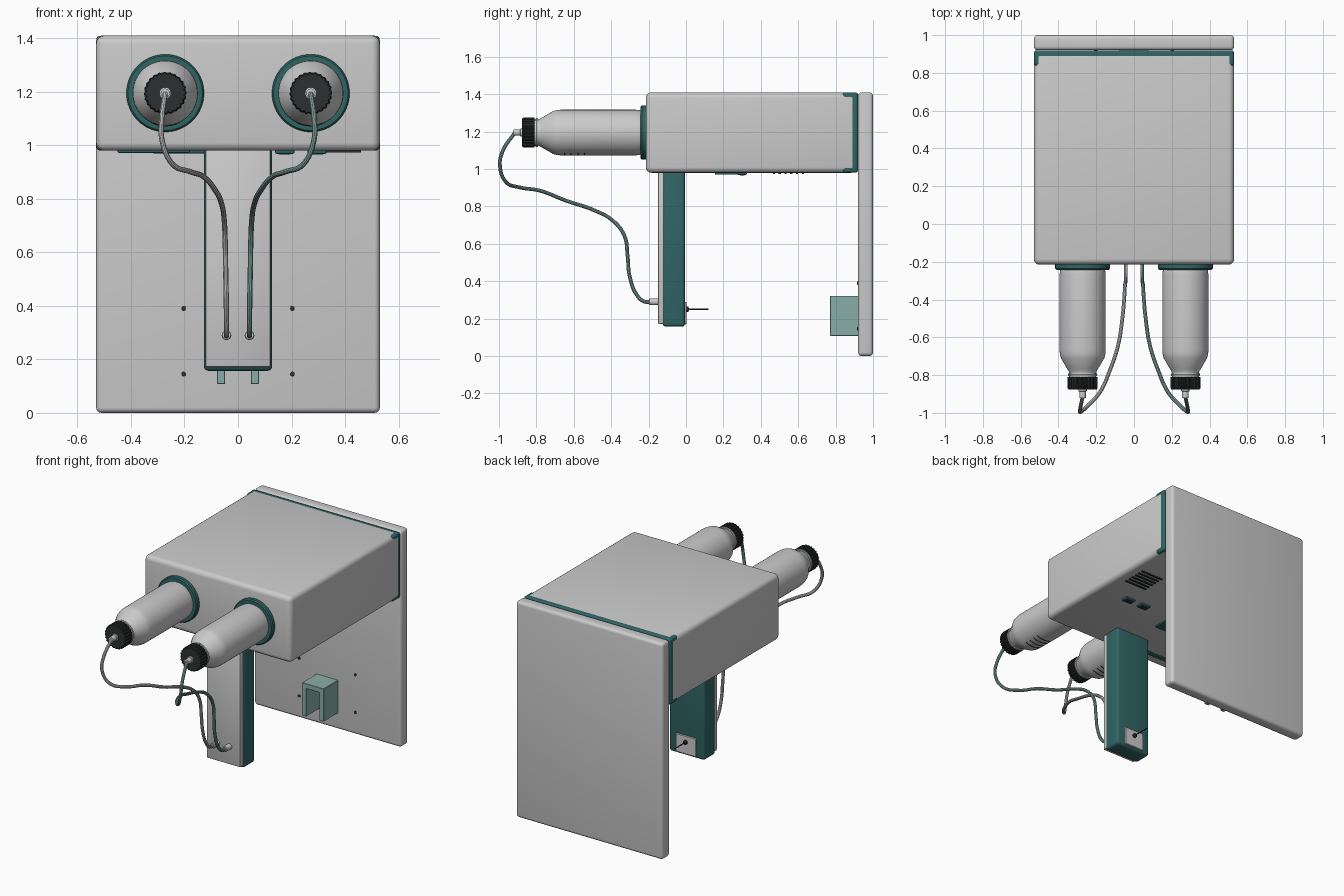
import bpy, bmesh
from math import sin, cos, pi, radians
from mathutils import Vector

if "Cube" in bpy.data.objects:
    bpy.data.objects.remove(bpy.data.objects["Cube"])


def material(name, rgb):
    m = bpy.data.materials.new(name)
    m.diffuse_color = (*rgb, 1)
    m.use_nodes = True
    m.node_tree.nodes["Principled BSDF"].inputs["Base Color"].default_value = m.diffuse_color
    return m


TEAL = material("teal", (0.03, 0.13, 0.13))
PALE = material("pale_teal", (0.25, 0.42, 0.39))
DARK = material("dark", (0.025, 0.03, 0.03))
WHITE = material("white", (0.8, 0.8, 0.8))
GREY = None


def finish(ob, mat):
    if mat:
        ob.data.materials.append(mat)
    bpy.ops.object.select_all(action='DESELECT')
    ob.select_set(True)
    bpy.context.view_layer.objects.active = ob
    bpy.ops.object.shade_smooth_by_angle(angle=radians(35))
    return ob


def from_bmesh(name, bm, mat):
    bmesh.ops.recalc_face_normals(bm, faces=bm.faces)
    me = bpy.data.meshes.new(name)
    bm.to_mesh(me)
    bm.free()
    ob = bpy.data.objects.new(name, me)
    bpy.context.collection.objects.link(ob)
    return finish(ob, mat)


def box(name, xs, ys, zs, bevel=0.0, mat=GREY, segments=4):
    """Box from min/max pairs with rounded edges."""
    bm = bmesh.new()
    bmesh.ops.create_cube(bm, size=1)
    for v in bm.verts:
        v.co = Vector([(r[0] + r[1]) / 2 + c * (r[1] - r[0])
                       for c, r in zip(v.co, (xs, ys, zs))])
    if bevel:
        bmesh.ops.bevel(bm, geom=bm.edges[:], offset=bevel, segments=segments,
                        profile=0.5, affect='EDGES')
    return from_bmesh(name, bm, mat)


def lathe(name, x, z, profile, mat=GREY, n=48, rib=0.0):
    """Closed turned part around a line parallel to y; profile = (y, radius)."""
    bm = bmesh.new()
    rings = []
    for y, r in profile:
        ring = []
        for i in range(n):
            rr = r - (rib if i % 4 > 1 else 0)
            a = 2 * pi * i / n
            ring.append(bm.verts.new((x + rr * cos(a), y, z + rr * sin(a))))
        rings.append(ring)
    for a, b in zip(rings, rings[1:]):
        for i in range(n):
            j = (i + 1) % n
            bm.faces.new((a[i], a[j], b[j], b[i]))
    bm.faces.new(rings[0])
    bm.faces.new(rings[-1])
    return from_bmesh(name, bm, mat)


def tube(name, pts, radius, mat, smooth=True):
    """Round hose through the points."""
    cu = bpy.data.curves.new(name, 'CURVE')
    cu.dimensions = '3D'
    cu.bevel_depth = radius
    cu.bevel_resolution = 3
    cu.resolution_u = 6
    cu.use_fill_caps = True
    sp = cu.splines.new('BEZIER')
    sp.bezier_points.add(len(pts) - 1)
    for bp, p in zip(sp.bezier_points, pts):
        bp.co = p
        bp.handle_left_type = bp.handle_right_type = 'AUTO'
    ob = bpy.data.objects.new(name, cu)
    bpy.context.collection.objects.link(ob)
    bpy.ops.object.select_all(action='DESELECT')
    ob.select_set(True)
    bpy.context.view_layer.objects.active = ob
    bpy.ops.object.convert(target='MESH')
    return finish(bpy.context.view_layer.objects.active, mat)


# Back plate with mounting screws
box("back_plate", (-.53, .53), (.92, 1), (0, 1.41), .02)
for sx in (-1, 1):
    for z in (.145, .39):
        lathe("plate_screw", .203 * sx, z, [(.914, .006), (.916, .009), (.93, .009)], DARK, 16)

# Main housing; the teal frame peeks out around its rounded rear edges
box("housing", (-.53, .53), (-.215, .915), (.98, 1.41), .03)
box("housing_rear_frame", (-.529, .529), (.838, .919), (.981, 1.409), .012, TEAL)

# Hanging arm with front cover
box("arm", (-.128, .128), (-.125, -.005), (.157, .99), .018, TEAL)
box("arm_cover", (-.121, .121), (-.15, -.115), (.172, .985), .006, GREY, 2)

# Needle plate on the back of the arm
box("needle_plate", (-.072, .072), (-.015, .003), (.17, .29), .003, GREY, 1)
lathe("needle", 0, .25, [(-.005, .014), (.012, .014), (.016, .004), (.12, .003)], DARK, 16)

# Sample holder: an inverted U on the back plate
for sx in (-1, 1):
    xs = sorted((.048 * sx, .078 * sx))
    box("holder_side", xs, (.77, .925), (.108, .32), .002, PALE, 1)
box("holder_top", (-.078, .078), (.77, .925), (.29, .322), .002, PALE, 1)

# Underside details: ports, panel, strip and vent slots
for x in (.175, .295):
    box("underside_port", (x - .036, x + .036), (.275, .325), (.968, .99), .006, TEAL, 2)
    box("port_socket", (x - .022, x + .022), (.288, .312), (.966, .98), 0, DARK)
box("underside_panel", (-.32, -.04), (.155, .32), (.97, .99), .005, TEAL, 2)
box("underside_strip", (-.45, -.18), (-.135, -.105), (.972, .99), .004, TEAL, 2)
for i in range(6):
    y = .47 + .031 * i
    box("vent_slot", (.3, .46), (y - .006, y + .006), (.974, .99), 0, DARK)

# Right-hand hose path: bottle nozzle to arm fitting
hose = [(.272, -.915, 1.195), (.285, -.98, 1.096), (.284, -.995, 1.02),
        (.245, -.962, .93), (.18, -.89, .902), (.13, -.78, .884),
        (.085, -.645, .832), (.06, -.485, .777), (.052, -.395, .727),
        (.048, -.33, .645), (.046, -.312, .53), (.044, -.302, .43),
        (.043, -.262, .325), (.043, -.225, .292), (.043, -.18, .29)]

# Bottles, hoses and fittings, left and right
for sx in (-1, 1):
    bx, bz = .272 * sx, 1.195
    lathe("bottle_ring", bx, bz, [(-.2, .145), (-.235, .145), (-.243, .139), (-.243, .1)], TEAL, 64)
    lathe("bottle", bx, bz, [(-.22, .113), (-.25, .12), (-.27, .122), (-.67, .122), (-.69, .12),
                             (-.71, .115), (-.765, .083), (-.78, .074), (-.79, .071),
                             (-.82, .071)], WHITE, 64)
    lathe("bottle_neck_collar", bx, bz, [(-.792, .076), (-.798, .078), (-.804, .076)], WHITE)
    lathe("bottle_cap", bx, bz, [(-.81, .08), (-.868, .08), (-.876, .075)], DARK, 96, .005)
    lathe("bottle_nozzle", bx, bz, [(-.86, .022), (-.885, .022), (-.887, .017), (-.922, .017)], GREY, 24)
    for i in range(4):
        angles = [radians(-90 + d) for d in (-26, -13, 0, 13, 26)]
        tube("bottle_tick", [(bx + .121 * cos(a), -.65 + .036 * i, bz + .121 * sin(a))
                             for a in angles], .003, DARK)
    tube("hose", [(x * sx, y, z) for x, y, z in hose], .010, PALE if sx > 0 else GREY)
    lathe("arm_fitting", .043 * sx, .29, [(-.14, .018), (-.196, .018), (-.199, .015)], GREY, 24)
